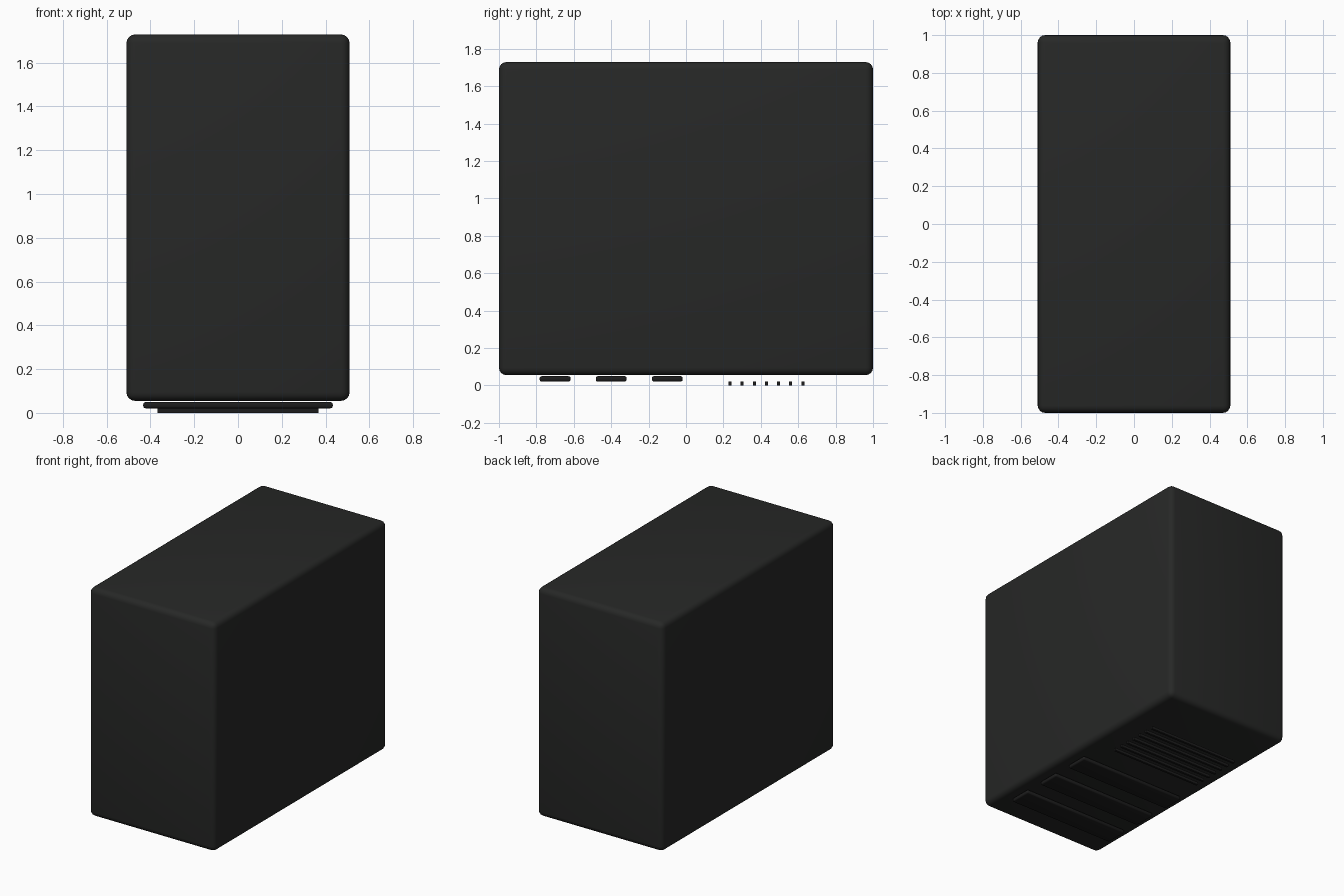
import bpy

if "Cube" in bpy.data.objects:
    bpy.data.objects.remove(bpy.data.objects["Cube"])


def material(name, color):
    mat = bpy.data.materials.new(name)
    mat.diffuse_color = (*color, 1)
    mat.use_nodes = True
    mat.node_tree.nodes["Principled BSDF"].inputs["Base Color"].default_value = mat.diffuse_color
    return mat


def box(name, center, size, mat, bevel=0, segments=3):
    bpy.ops.mesh.primitive_cube_add(size=1, location=center)
    ob = bpy.context.object
    ob.name = name
    ob.scale = size
    bpy.ops.object.transform_apply(location=False, rotation=False, scale=True)
    ob.data.materials.append(mat)
    if bevel:
        mod = ob.modifiers.new("Bevel", 'BEVEL')
        mod.width = bevel
        mod.segments = segments
        bpy.ops.object.modifier_apply(modifier=mod.name)
        bpy.ops.object.shade_smooth_by_angle()
    return ob


black = material("case_black", (0.02, 0.021, 0.02))
trim = material("trim_black", (0.012, 0.012, 0.012))

# Main case with rounded edges
box("case_body", (0, 0, 0.892), (1.02, 2.0, 1.674), black, 0.04, 4)

# Three drive bay covers on the underside
for i in range(3):
    box(f"bay_cover_{i + 1}", (0, -0.70 + 0.30 * i, 0.035),
        (0.866, 0.165, 0.028), trim, 0.01)

# Row of thin vent slats
for i in range(7):
    box(f"vent_slat_{i + 1}", (0, 0.235 + 0.065 * i, 0.010),
        (0.735, 0.016, 0.020), trim)
